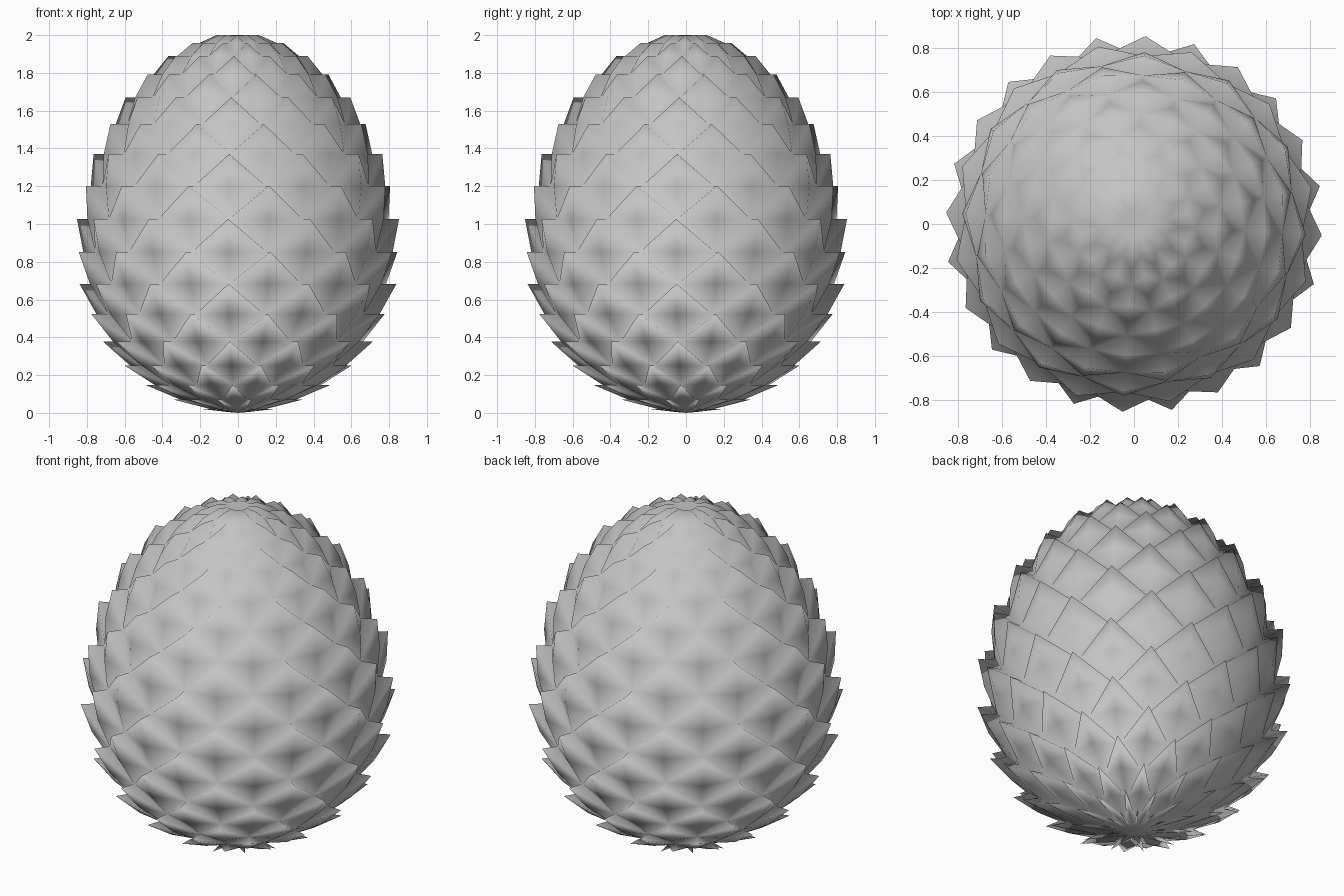
import bpy
import bmesh
from math import sin, cos, radians
from mathutils import Vector

if "Cube" in bpy.data.objects:
    bpy.data.objects.remove(bpy.data.objects["Cube"], do_unlink=True)

# One plain grey for the whole egg
grey = bpy.data.materials.new("mid_grey")
grey.use_nodes = True
colour = (0.55, 0.55, 0.55, 1)
grey.diffuse_color = colour
grey.node_tree.nodes["Principled BSDF"].inputs["Base Color"].default_value = colour

ROWS, PER_ROW = 17, 12
STEP = 360 / PER_ROW
FIRST_TIP, ROW_STEP = 11.5, 10
TOP = 1 / -cos(radians(FIRST_TIP + ROW_STEP * (ROWS - 1)))
DEPTH = 0.09


def egg_point(k, theta, depth):
    """Point at the height of row k, set in from the tips by a depth."""
    u = radians(max(FIRST_TIP + ROW_STEP * k, 5))
    c = cos(u)
    r = 0.84 * sin(u) * (1.02 + 0.11 * c)
    r -= min(depth, r * 0.45)
    z = 1 - c * (1 if c > 0 else TOP)
    a = radians(theta)
    return Vector((r * cos(a), r * sin(a), z))


def turn(k, n):
    """Staggered direction of scale n in row k."""
    return STEP * (n + 0.5 * (k % 2)) - 3.5


bm = bmesh.new()

# Inner corners, one ring for each row and one below the first row
inner = {}
for k in range(-1, ROWS):
    for n in range(PER_ROW):
        inner[k, n] = bm.verts.new(egg_point(k, turn(k, n), DEPTH))
bottom = bm.verts.new((0, 0, 0))
crown = bm.verts.new((0, 0, 1.95))


def sides(k, n):
    """Left and right inner corners of a scale, in the row below it."""
    first = n if k % 2 else n - 1
    return inner[k - 1, first % PER_ROW], inner[k - 1, (first + 1) % PER_ROW]


# Scales: a bulged diamond rising to a raised tip, closed by two ledges behind it
for k in range(ROWS):
    for n in range(PER_ROW):
        theta = turn(k, n)
        tip = bm.verts.new(egg_point(k, theta, 0))
        left, right = sides(k, n)
        base = inner[k - 2, n] if k else bottom
        middle = bm.verts.new(egg_point(k - 1, theta, DEPTH * 0.45))
        for a, b in ((base, right), (right, tip), (tip, left), (left, base)):
            bm.faces.new((middle, a, b))
        bm.faces.new((tip, right, inner[k, n]))
        bm.faces.new((tip, inner[k, n], left))

# Closed crown inside the top row
for n in range(PER_ROW):
    left, right = sides(ROWS, n)
    bm.faces.new((inner[ROWS - 2, n], right, crown, left))

bmesh.ops.recalc_face_normals(bm, faces=bm.faces)
for f in bm.faces:
    f.smooth = True
mesh = bpy.data.meshes.new("scaly_egg")
bm.to_mesh(mesh)
bm.free()
mesh.materials.append(grey)
egg = bpy.data.objects.new("scaly_egg", mesh)
bpy.context.collection.objects.link(egg)
